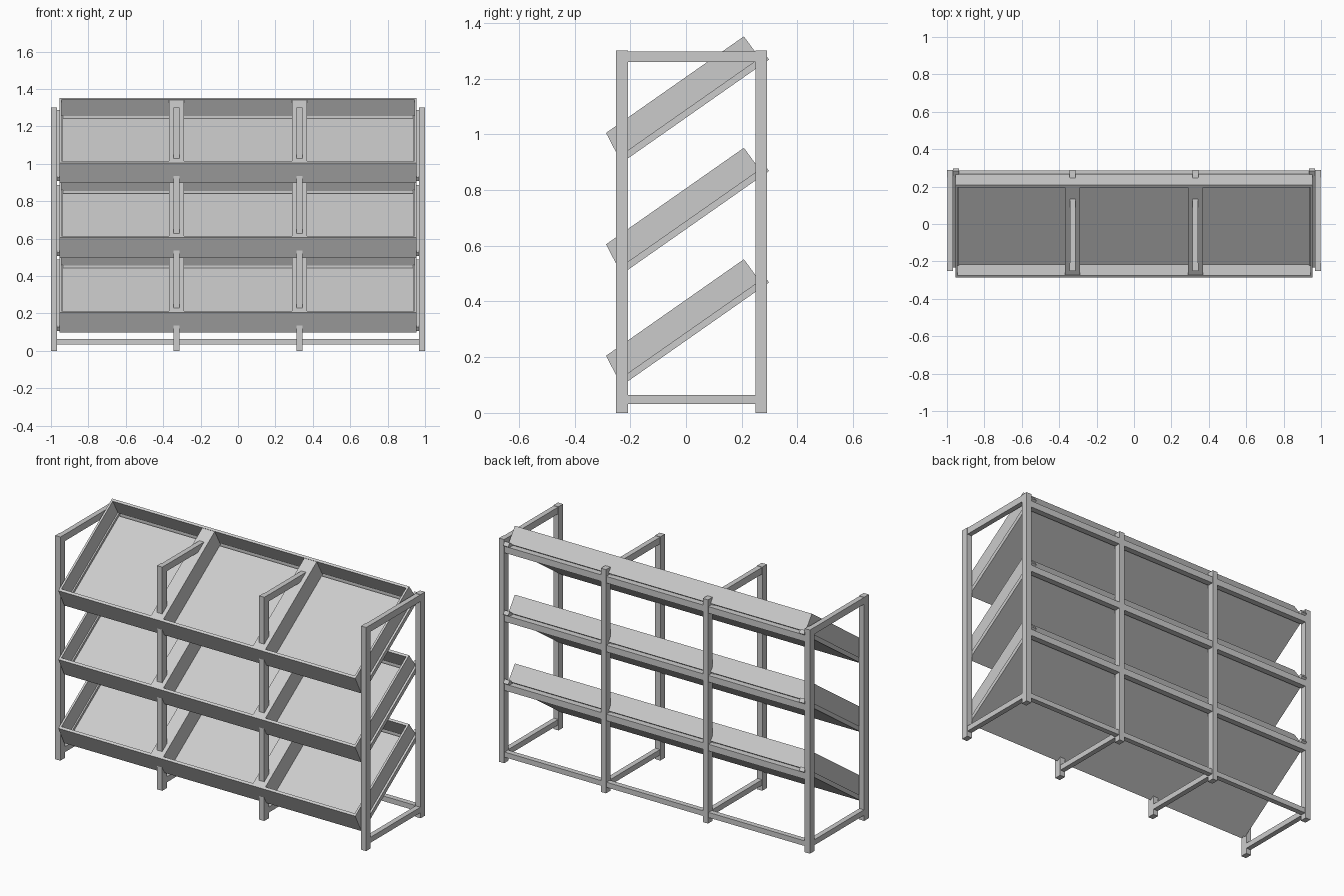
import bpy, bmesh, math

if "Cube" in bpy.data.objects:
    bpy.data.objects.remove(bpy.data.objects["Cube"])

TILT = math.radians(35)
C, S = math.cos(TILT), math.sin(TILT)


def prism(name, profile, x0, x1):
    """Extrude a (y, z) profile along x."""
    bm = bmesh.new()
    face = bm.faces.new([bm.verts.new((x0, y, z)) for y, z in profile])
    ext = bmesh.ops.extrude_face_region(bm, geom=[face])
    verts = [v for v in ext["geom"] if isinstance(v, bmesh.types.BMVert)]
    bmesh.ops.translate(bm, verts=verts, vec=(x1 - x0, 0, 0))
    bmesh.ops.recalc_face_normals(bm, faces=bm.faces)
    me = bpy.data.meshes.new(name)
    bm.to_mesh(me)
    bm.free()
    ob = bpy.data.objects.new(name, me)
    bpy.context.collection.objects.link(ob)
    return ob


def box(name, x0, x1, y0, y1, z0, z1):
    return prism(name, [(y0, z0), (y1, z0), (y1, z1), (y0, z1)], x0, x1)


def tilted(name, pts, x0, x1, drop):
    """Prism whose profile is given along / across the shelf slope."""
    prof = [(-0.287 + u * C - n * S, 1.005 - drop + u * S + n * C) for u, n in pts]
    return prism(name, prof, x0, x1)


def slab(u0, u1, n0, n1):
    return [(u0, n0), (u1, n0), (u1, n1), (u0, n1)]


# Four upright frames
H = 0.0165
for x in (-0.983, -0.328, 0.328, 0.983):
    box("front_post", x - H, x + H, -0.251, -0.209, 0, 1.3)
    box("back_post", x - H, x + H, 0.249, 0.29, 0, 1.3)
    box("top_rail", x - 0.015, x + 0.015, -0.209, 0.249, 1.259, 1.298)
    box("bottom_rail", x - 0.015, x + 0.015, -0.209, 0.249, 0.032, 0.064)

# Long back rail near the floor
box("back_bottom_rail", -0.967, 0.967, 0.254, 0.285, 0.033, 0.063)

# Three sloping trays
for drop in (0, 0.4, 0.8):
    box("back_shelf_rail", -0.967, 0.967, 0.252, 0.287, 1.222 - drop, 1.26 - drop)
    tilted("shelf_floor", slab(-0.005, 0.57, -0.12, -0.11), -0.945, 0.945, drop)
    tilted("front_lip", [(0, 0), (0.015, 0), (0.01, -0.12), (-0.016, -0.12)],
           -0.955, 0.955, drop)
    tilted("back_lip", [(0.59, 0), (0.604, 0), (0.606, -0.1), (0.58, -0.1)],
           -0.955, 0.955, drop)
    for s in (-1, 1):
        a, b = sorted((s * 0.943, s * 0.955))
        tilted("side_panel", slab(0.0, 0.595, -0.096, 0), a, b, drop)
        a, b = sorted((s * 0.935, s * 0.967))
        tilted("side_bearer", slab(0.0, 0.63, -0.12, -0.096), a, b, drop)
        tilted("divider", slab(0.01, 0.592, -0.112, -0.002),
               s * 0.328 - 0.04, s * 0.328 + 0.04, drop)
